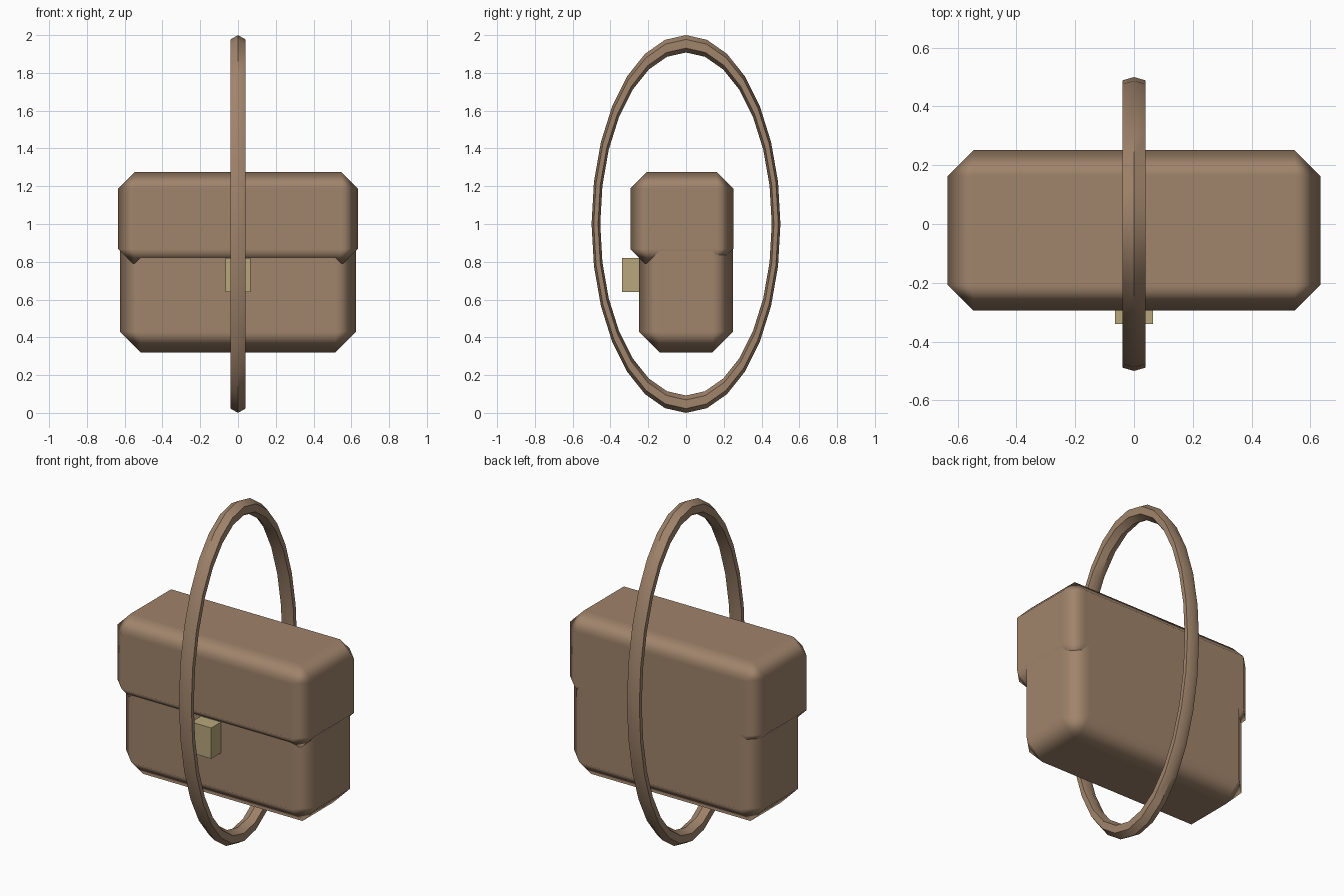
import bpy, bmesh, math
from mathutils import Vector

if "Cube" in bpy.data.objects:
    bpy.data.objects.remove(bpy.data.objects["Cube"])


def material(name, rgb):
    m = bpy.data.materials.new(name)
    m.diffuse_color = (*rgb, 1)
    m.use_nodes = True
    m.node_tree.nodes["Principled BSDF"].inputs["Base Color"].default_value = m.diffuse_color
    return m


LEATHER = material("brown leather", (0.35, 0.23, 0.147))
BRASS = material("pale brass", (0.48, 0.39, 0.20))


def finish(name, bm, mat):
    bmesh.ops.recalc_face_normals(bm, faces=bm.faces)
    mesh = bpy.data.meshes.new(name)
    bm.to_mesh(mesh)
    bm.free()
    mesh.materials.append(mat)
    ob = bpy.data.objects.new(name, mesh)
    bpy.context.collection.objects.link(ob)
    return ob


def box(name, lo, hi, mat, chamfer=0):
    lo, hi = Vector(lo), Vector(hi)
    bm = bmesh.new()
    bmesh.ops.create_cube(bm, size=1)
    for v in bm.verts:
        v.co = (lo + hi) / 2 + v.co * (hi - lo)
    ob = finish(name, bm, mat)
    if chamfer:
        ob.data.shade_smooth()
        mod = ob.modifiers.new("chamfer", "BEVEL")
        mod.width = chamfer
        mod.segments = 1
        mod.limit_method = "NONE"
        mod.harden_normals = True   # flat panels, softly shaded chamfers
    return ob


# Bag body, overhanging flap and clasp block
box("bag_body", (-0.625, -0.25, 0.32), (0.625, 0.25, 1.22), LEATHER, 0.11)
box("bag_flap", (-0.635, -0.295, 0.78), (0.635, 0.251, 1.275), LEATHER, 0.088)
box("clasp", (-0.065, -0.34, 0.64), (0.065, -0.22, 0.82), BRASS)

# Shoulder strap: six-sided tube around an upright oval
STEPS, SIDES, TUBE = 28, 6, 0.046
bm = bmesh.new()
rings = []
for i in range(STEPS):
    a = math.tau * i / STEPS
    ring = []
    for j in range(SIDES):
        b = math.tau * j / SIDES
        r = 1 - TUBE + TUBE * math.cos(b)
        ring.append(bm.verts.new((TUBE * math.sin(b),
                                  0.5 * r * math.sin(a), 1 + r * math.cos(a))))
    rings.append(ring)
for i in range(STEPS):
    p, q = rings[i], rings[(i + 1) % STEPS]
    for j in range(SIDES):
        k = (j + 1) % SIDES
        bm.faces.new((p[j], p[k], q[k], q[j]))
strap = finish("shoulder_strap", bm, LEATHER)
bpy.context.view_layer.objects.active = strap
strap.select_set(True)
bpy.ops.object.shade_smooth_by_angle(angle=math.radians(40))
